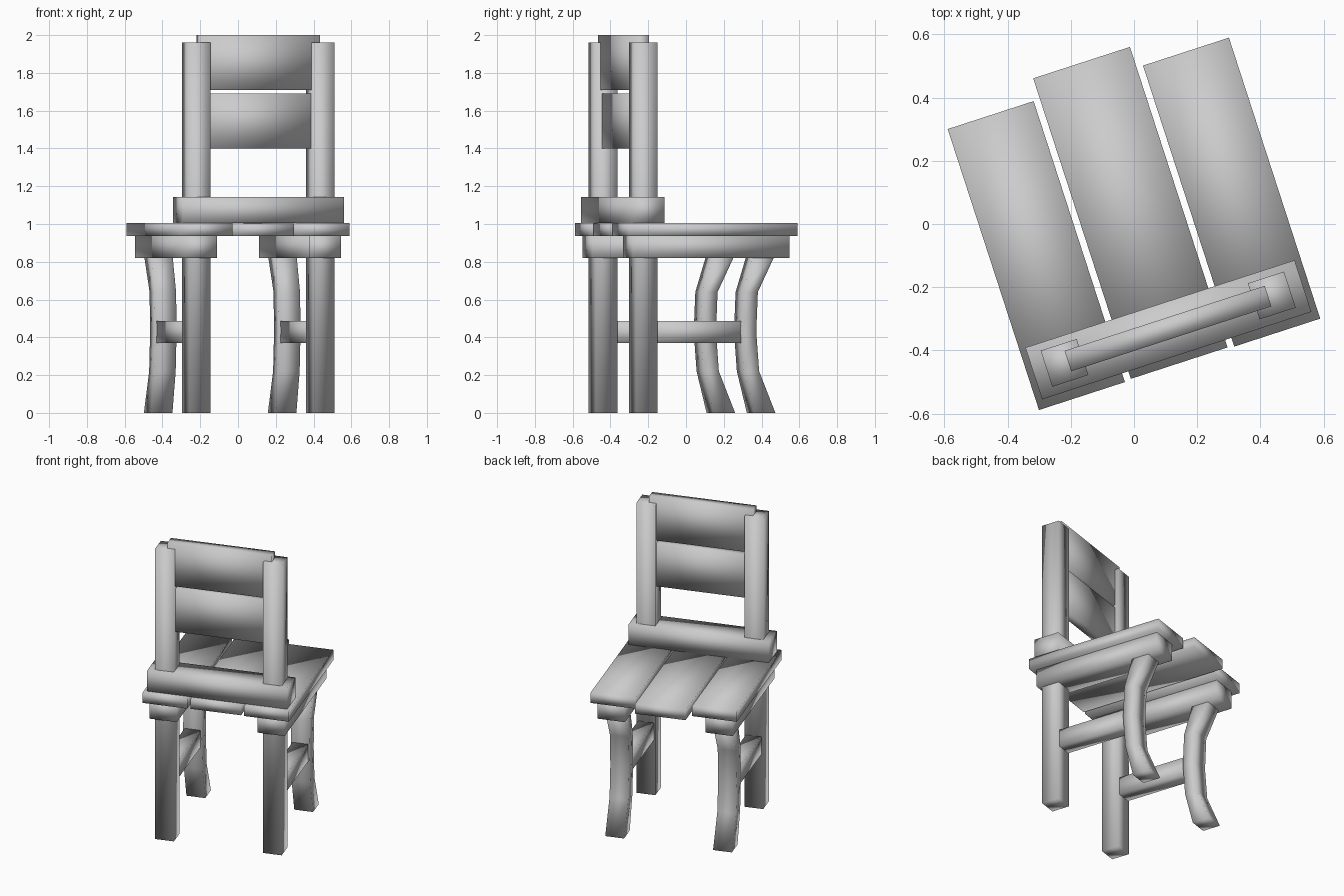
import bpy
import bmesh
from math import radians

cube = bpy.data.objects.get("Cube")
if cube:
    bpy.data.objects.remove(cube, do_unlink=True)

TURN = radians(18)  # the whole chair is turned about z

grey = bpy.data.materials.new("plain_grey")
grey.use_nodes = True
grey.diffuse_color = (0.6, 0.6, 0.6, 1)
grey.node_tree.nodes["Principled BSDF"].inputs["Base Color"].default_value = (0.6, 0.6, 0.6, 1)


def loft(name, x0, x1, rows):
    """Four-sided bar stacked from (z, y0, y1) rows, softly shaded."""
    bm = bmesh.new()
    rings = [[bm.verts.new(p) for p in ((x0, y0, z), (x1, y0, z), (x1, y1, z), (x0, y1, z))]
             for z, y0, y1 in rows]
    for low, high in zip(rings, rings[1:]):
        for i in range(4):
            j = (i + 1) % 4
            bm.faces.new((low[i], low[j], high[j], high[i]))
    bm.faces.new(rings[0][::-1])
    bm.faces.new(rings[-1])
    for face in bm.faces:
        face.smooth = True
    mesh = bpy.data.meshes.new(name)
    bm.to_mesh(mesh)
    bm.free()
    mesh.materials.append(grey)
    obj = bpy.data.objects.new(name, mesh)
    obj.rotation_euler.z = TURN
    bpy.context.collection.objects.link(obj)
    return obj


def box(name, x0, x1, y0, y1, z0, z1):
    return loft(name, x0, x1, [(z0, y0, y1), (z1, y0, y1)])


# Seat planks, the middle one reaching further out
box("right_seat_plank", -0.468, -0.182, -0.467, 0.468, 0.936, 1.005)
box("middle_seat_plank", -0.161, 0.161, -0.463, 0.537, 0.936, 1.003)
box("left_seat_plank", 0.182, 0.468, -0.467, 0.468, 0.936, 1.005)

# Backrest
box("back_beam", -0.448, 0.448, -0.438, -0.266, 1.004, 1.143)
box("upper_back_slat", -0.333, 0.333, -0.382, -0.314, 1.71, 2.0)
box("lower_back_slat", -0.32, 0.32, -0.375, -0.314, 1.40, 1.69)

# Curved leg: height, centre and thickness of each row
curve = [(0, 0.306, 0.12), (0.22, 0.233, 0.085), (0.43, 0.217, 0.085),
         (0.64, 0.226, 0.085), (0.84, 0.306, 0.12)]
leg_rows = [(z, c - t / 2, c + t / 2) for z, c, t in curve]

# Mirrored side parts
for side, x in (("right", -0.345), ("left", 0.345)):
    box(side + "_back_post", x - 0.06, x + 0.06, -0.41, -0.29, 0, 1.96)
    box(side + "_seat_rail", x - 0.087, x + 0.087, -0.435, 0.435, 0.82, 0.937)
    box(side + "_stretcher", x - 0.05, x + 0.05, -0.35, 0.22, 0.37, 0.487)
    loft(side + "_front_leg", x - 0.06, x + 0.06, leg_rows)
